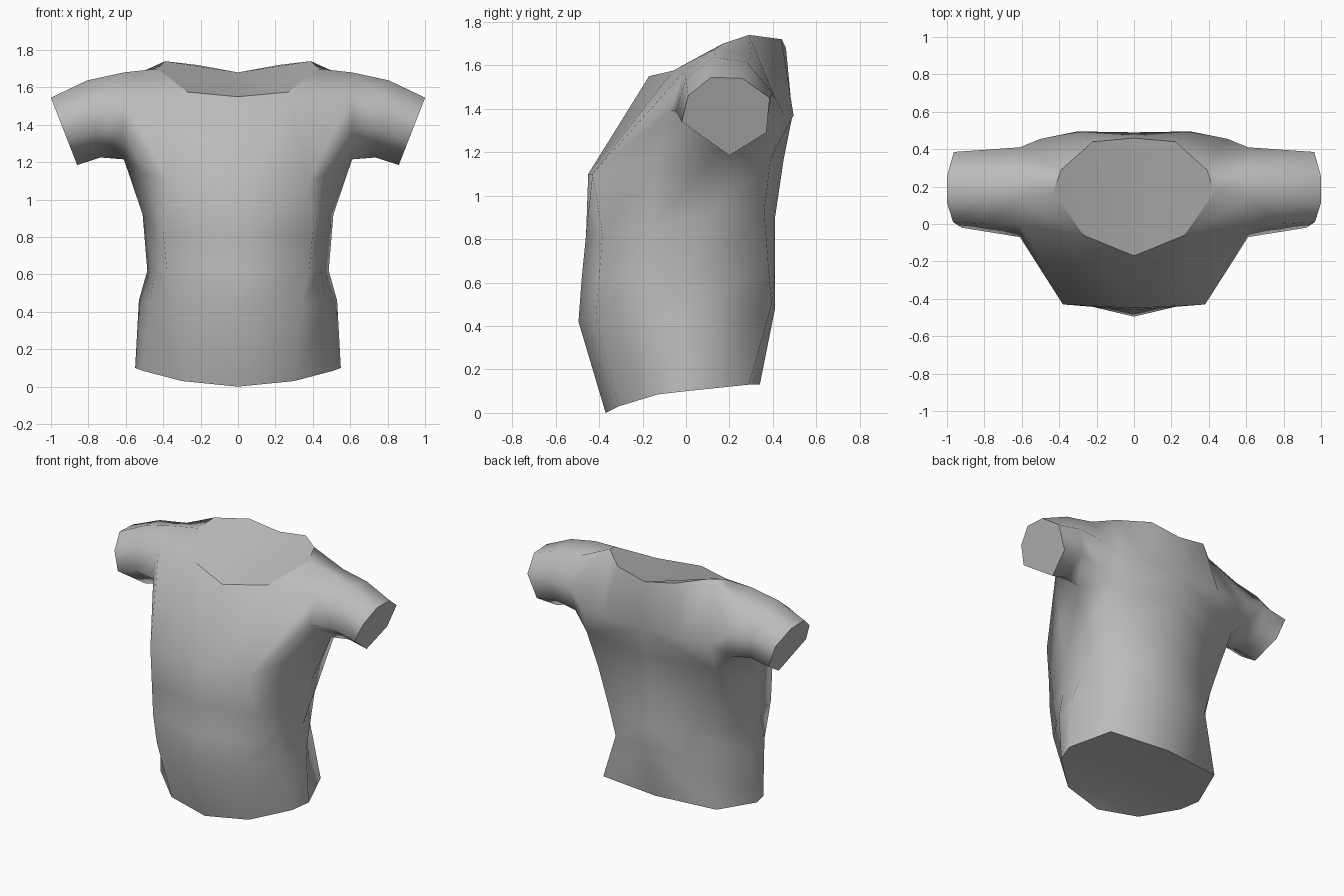
import bpy
import bmesh
from math import radians
from mathutils import Vector

default_cube = bpy.data.objects.get("Cube")
if default_cube:
    bpy.data.objects.remove(default_cube, do_unlink=True)

# Single cloth colour
cloth = bpy.data.materials.new("grey_cloth")
cloth.use_nodes = True
grey = (0.5, 0.5, 0.5, 1)
cloth.diffuse_color = grey
cloth.node_tree.nodes["Principled BSDF"].inputs["Base Color"].default_value = grey

bm = bmesh.new()


def points(*coords):
    return [bm.verts.new(co) for co in coords]


def face(*verts):
    return bm.faces.new(verts)


def bridge(lower, upper, closed=False):
    """Join two rings with quads."""
    count = len(lower)
    for k in range(count if closed else count - 1):
        n = (k + 1) % count
        face(lower[k], lower[n], upper[n], upper[k])


def crisp(edges):
    """Keep a rim sharp, except along the mirror plane."""
    for edge in edges:
        edge.smooth = all(v.co.x == 0 for v in edge.verts)


# Torso half rings: front centre, front, front side, side, back corner, back centre
hem = points((0, -.37, 0), (.3, -.31, .03), (.51, -.13, .085),
             (.55, 0, .1), (.44, .29, .13), (0, .34, .13))
hip = points((0, -.495, .42), (.34, -.415, .44), (.47, -.2, .45),
             (.53, 0, .46), (.27, .395, .5), (0, .41, .48))
low_waist = points((0, -.48, .62), (.38, -.4, .62), (.445, -.19, .63),
                   (.485, .03, .62), (.33, .38, .67), (0, .41, .66))
waist = points((0, -.46, .82), (.4, -.385, .82), (.45, -.16, .86),
               (.51, .1, .92), (.43, .36, .93), (0, .41, .9))
chest = points((0, -.45, 1.1), (.38, -.43, 1.1), (.51, -.14, 1.14),
               (.61, .165, 1.215), (.5, .39, 1.17), (0, .45, 1.17))
torso = (hem, hip, low_waist, waist, chest)
for lower, upper in zip(torso, torso[1:]):
    bridge(lower, upper)

# Sleeve outlines in (y, z), from the underarm round the back
root_outline = ((.165, 1.215), (.36, 1.28), (.41, 1.45), (.3, 1.64),
                (.14, 1.68), (-.01, 1.57), (-.07, 1.39))
cuff_outline = ((.2, 1.185), (.37, 1.29), (.385, 1.45), (.26, 1.54),
                (.115, 1.545), (.01, 1.46), (-.02, 1.34))
root_shape = [Vector((.61, y, z)) for y, z in root_outline]
cuff_shape = [Vector((.86 + .39 * (z - 1.185), y, z)) for y, z in cuff_outline]
bulge = Vector((0, 0, .025))
middle_shape = [(a + b) / 2 + bulge for a, b in zip(root_shape, cuff_shape)]

# Sleeve, sharing its underarm point with the torso
root = [chest[3]] + points(*root_shape[1:])
middle = points(*middle_shape)
cuff = points(*cuff_shape)
bridge(root, middle, True)
bridge(middle, cuff, True)
under, low_back, mid_back, top_back, top_front, mid_front, low_front = root

# Neckline and upper back, starting at the centre
neck = points((0, -.17, 1.55), (.27, -.06, 1.575), (.43, .17, 1.7),
              (.39, .29, 1.74), (.22, .44, 1.72), (0, .46, 1.68))
back = points((0, .49, 1.37), (.3, .495, 1.37), (.5, .455, 1.37))

# Chest yoke
face(chest[0], chest[1], neck[1], neck[0])
face(chest[1], mid_front, neck[1])
face(chest[1], low_front, mid_front)
face(neck[1], mid_front, top_front, neck[2])
face(chest[1], chest[2], low_front)
face(chest[2], under, low_front)

# Shoulder
face(neck[2], top_front, top_back, neck[3])
face(neck[3], top_back, mid_back, back[2])

# Back yoke
face(neck[3], back[2], back[1], neck[4])
face(neck[4], back[1], back[0], neck[5])
face(back[0], back[1], chest[4], chest[5])
face(back[1], back[2], chest[4])
face(back[2], mid_back, low_back)
face(back[2], low_back, chest[4])
face(low_back, under, chest[4])

# Closed neck and cuff
for loop in (neck, cuff):
    crisp(face(*loop).edges)

# Closed hem, running straight across so that it follows the curved rim
middle_line = points(*[(0, v.co.y, v.co.z) for v in hem[1:-1]])
spine = [hem[0]] + middle_line + [hem[-1]]
face(hem[0], hem[1], spine[1])
for k in range(1, len(hem) - 2):
    face(hem[k], hem[k + 1], spine[k + 1], spine[k])
face(hem[-2], hem[-1], spine[-2])
crisp(bm.edges.get(pair) for pair in zip(hem, hem[1:]))

bmesh.ops.recalc_face_normals(bm, faces=bm.faces[:])

mesh = bpy.data.meshes.new("shirt")
bm.to_mesh(mesh)
bm.free()
mesh.materials.append(cloth)
shirt = bpy.data.objects.new("shirt", mesh)
bpy.context.collection.objects.link(shirt)

# Smooth cloth, mirrored to the other side
bpy.context.view_layer.objects.active = shirt
shirt.select_set(True)
bpy.ops.object.shade_smooth_by_angle(angle=radians(80), keep_sharp_edges=True)
mirror = shirt.modifiers.new("mirror", "MIRROR")
mirror.merge_threshold = .001
